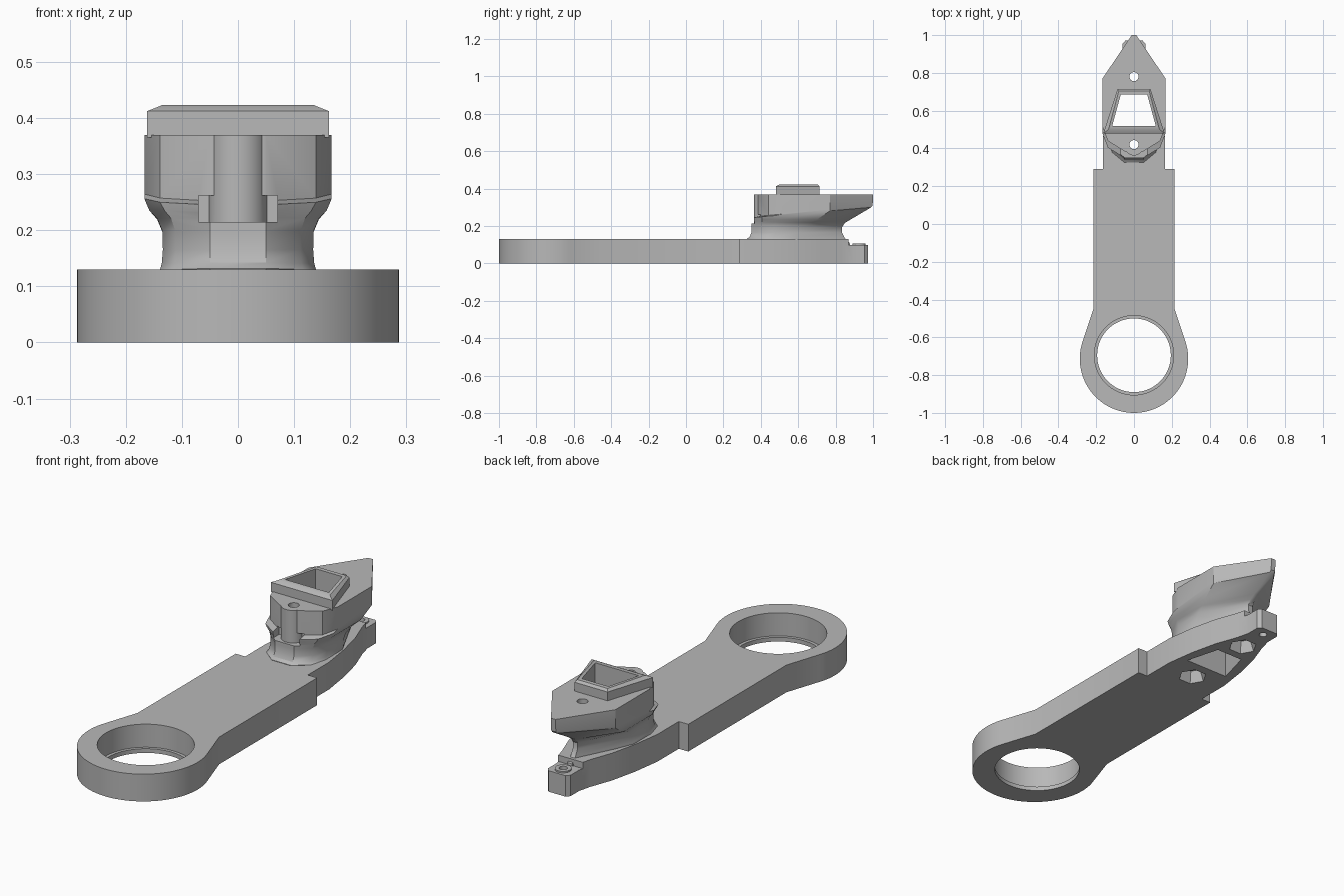
import bpy, bmesh, math

old = bpy.data.objects.get("Cube")
if old:
    bpy.data.objects.remove(old, do_unlink=True)

GREY = (0.48, 0.48, 0.48, 1)
grey = bpy.data.materials.new("plain grey")
grey.use_nodes = True
grey.diffuse_color = GREY
grey.node_tree.nodes["Principled BSDF"].inputs["Base Color"].default_value = GREY


def loft(name, rings):
    """Closed solid through matching rings of points, lowest first."""
    bm = bmesh.new()
    loops = [[bm.verts.new(p) for p in ring] for ring in rings]
    n = len(loops[0])
    for low, high in zip(loops, loops[1:]):
        for i in range(n):
            j = (i + 1) % n
            bm.faces.new((low[i], low[j], high[j], high[i]))
    bm.faces.new(loops[0][::-1])
    bm.faces.new(loops[-1])
    bmesh.ops.recalc_face_normals(bm, faces=bm.faces)
    mesh = bpy.data.meshes.new(name)
    bm.to_mesh(mesh)
    bm.free()
    mesh.materials.append(grey)
    ob = bpy.data.objects.new(name, mesh)
    bpy.context.collection.objects.link(ob)
    return ob


def mirrored(half):
    """Full outline from its +x half, listed front to back."""
    return list(half) + [(-p[0], *p[1:]) for p in reversed(half)]


def prism(name, outline, z0, z1):
    return loft(name, [[(x, y, z) for x, y in outline] for z in (z0, z1)])


def circle(r, y, n):
    return [(r * math.cos(math.tau * i / n), y + r * math.sin(math.tau * i / n))
            for i in range(n)]


def box(w, y0, y1):
    return mirrored([(w, y0), (w, y1)])


def combine(ob, tool, operation="DIFFERENCE"):
    tool.hide_render = True
    mod = ob.modifiers.new(operation, "BOOLEAN")
    mod.operation, mod.object, mod.solver = operation, tool, "EXACT"
    bpy.context.view_layer.objects.active = ob
    bpy.ops.object.modifier_apply(modifier=mod.name)
    bpy.data.objects.remove(tool, do_unlink=True)


BOLTS = (0.42, 0.78)


def trapezoid(front_w, back_w, y0, y1):
    return mirrored([(front_w, y0), (back_w, y1)])


def cut_shared_holes(ob):
    combine(ob, prism("bore", trapezoid(0.115, 0.07, 0.52, 0.685), -0.1, 0.6))
    for y in BOLTS:
        combine(ob, prism("bolt_hole", circle(0.024, y, 24), -0.1, 0.6))


# Arm plate: round eye, straight bar, step, tapered end with an ear
arc = [(0.287 * math.cos(a), -0.713 + 0.287 * math.sin(a))
       for a in (math.radians(-88 + 4 * i) for i in range(28))]
side = arc + [(0.215, -0.45), (0.215, 0.29), (0.165, 0.29), (0.165, 0.45),
              (0.145, 0.59), (0.115, 0.72), (0.075, 0.83), (0.06, 0.89),
              (0.06, 0.955), (0.045, 0.972)]
plate = prism("arm_plate", mirrored(side), 0, 0.13)
combine(plate, prism("eye_hole", circle(0.195, -0.695, 72), -0.1, 0.3))
combine(plate, prism("eye_seat", circle(0.21, -0.695, 72), 0.02, 0.3))
combine(plate, prism("ear_step", box(0.2, 0.87, 1.1), 0.1, 0.3))
combine(plate, prism("ear_pin_hole", circle(0.018, 0.925, 20), -0.1, 0.3))
for y in BOLTS:
    # Tapered hexagonal nut pockets in the underside
    sizes = ((-0.01, 0.068), (0.055, 0.045))
    combine(plate, loft("nut_pocket", [[(a, b, z) for a, b in circle(r, y, 6)]
                                       for z, r in sizes]))
cut_shared_holes(plate)

# Raised collar around the ear pin hole
ear_ring = prism("ear_ring", circle(0.036, 0.925, 24), 0.09, 0.107)
combine(ear_ring, prism("ear_ring_hole", circle(0.018, 0.925, 20), 0, 0.2))


# Waisted neck flaring into the pointed head
def head_ring(z_front, z_back, w, front, shoulder, back):
    half = [(0.05, front), (0.83 * w, front + 0.055), (w, front + 0.13),
            (w, shoulder), (0.012, back)]
    slope = (z_back - z_front) / (back - front)
    return mirrored([(x, y, z_front + slope * (y - front)) for x, y in half])


head = loft("neck_and_head", [head_ring(*r) for r in (
    (0.10, 0.08, 0.13, 0.33, 0.56, 0.88),
    (0.132, 0.11, 0.14, 0.325, 0.58, 0.875),
    (0.142, 0.135, 0.136, 0.34, 0.6, 0.85),
    (0.165, 0.165, 0.134, 0.35, 0.6, 0.835),
    (0.20, 0.195, 0.135, 0.35, 0.62, 0.835),
    (0.222, 0.217, 0.144, 0.35, 0.66, 0.85),
    (0.235, 0.235, 0.158, 0.35, 0.7, 0.88),
    (0.245, 0.30, 0.167, 0.35, 0.77, 0.99),
    (0.252, 0.31, 0.167, 0.385, 0.77, 0.998),
    (0.37, 0.37, 0.167, 0.385, 0.77, 1.0))])
combine(head, prism("front_notch", box(0.07, 0.3, 0.41), 0.215, 0.262))
combine(head, prism("bolt_boss", circle(0.052, 0.415, 40), 0.2, 0.37), "UNION")
cut_shared_holes(head)

# Chamfered trapezoid collar on the head
collar = loft("top_collar", [[(x, y, z) for x, y in trapezoid(*t)] for z, t in (
    (0.365, (0.162, 0.087, 0.48, 0.715)),
    (0.412, (0.162, 0.087, 0.48, 0.715)),
    (0.423, (0.135, 0.08, 0.5, 0.705)))])
combine(collar, prism("collar_bore", trapezoid(0.115, 0.07, 0.52, 0.685), 0.2, 0.6))

for ob in (plate, ear_ring, head, collar):
    bpy.ops.object.select_all(action="DESELECT")
    ob.select_set(True)
    bpy.context.view_layer.objects.active = ob
    bpy.ops.object.shade_smooth_by_angle(angle=math.radians(32))
